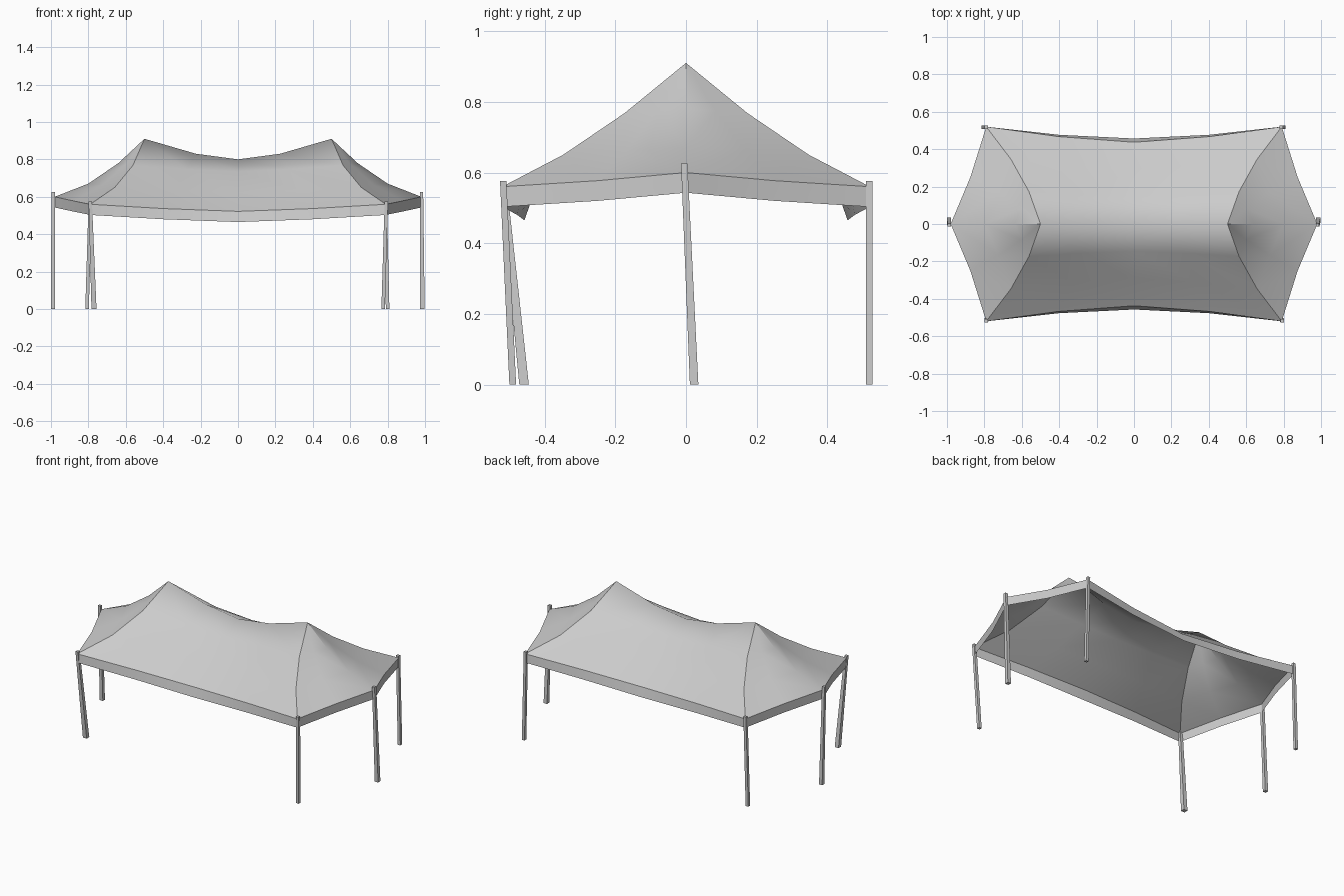
import bpy, bmesh, math
from mathutils import Vector as V

if "Cube" in bpy.data.objects:
    bpy.data.objects.remove(bpy.data.objects["Cube"])

ROWS = (0, 1/3, 2/3, 1)


def make(name, patches, angle):
    """Join point grids into one welded, smooth-shaded mesh."""
    bm = bmesh.new()
    for g in patches:
        vs = [[bm.verts.new(p) for p in row] for row in g]
        for a, b in zip(vs, vs[1:]):
            for i in range(len(a) - 1):
                bm.faces.new((a[i], a[i + 1], b[i + 1], b[i]))
    bmesh.ops.remove_doubles(bm, verts=bm.verts, dist=1e-4)
    bmesh.ops.dissolve_degenerate(bm, edges=bm.edges, dist=1e-5)
    bmesh.ops.recalc_face_normals(bm, faces=bm.faces)
    if sum(f.normal.z for f in bm.faces) < -0.1:
        bmesh.ops.reverse_faces(bm, faces=bm.faces)
    me = bpy.data.meshes.new(name)
    bm.to_mesh(me)
    bm.free()
    ob = bpy.data.objects.new(name, me)
    bpy.context.collection.objects.link(ob)
    bpy.ops.object.select_all(action='DESELECT')
    ob.select_set(True)
    bpy.context.view_layer.objects.active = ob
    bpy.ops.object.shade_smooth_by_angle(angle=math.radians(angle))
    return ob


def strand(a, b, pull, dz):
    """Fabric line from a to b; inner points shift in x and z."""
    pts = [a.lerp(b, t) for t in ROWS]
    for k in (1, 2):
        pts[k] += V((pull, 0, dz[k - 1]))
    return pts


def mirror(grid, axis):
    s = V((-1, 1, 1)) if axis == 'x' else V((1, -1, 1))
    return [[p * s for p in row] for row in grid]


# Key lines of the canopy
ridge = [V((-.5, 0, .91)), V((-.225, 0, .83)), V((0, 0, .80)),
         V((.225, 0, .83)), V((.5, 0, .91))]
eave = [V((-.79, .52, .56)), V((-.4, .467, .537)), V((0, .437, .522)),
        V((.4, .467, .537)), V((.79, .52, .56))]
pulls = (.035, .01, 0, -.01, -.035)
sags = [(-.025, -.026), (.015, 0), (.028, .008), (.015, 0), (-.025, -.026)]

# Long roof panels, continuous over the ridge
side = [strand(r, e, p, d) for r, e, p, d in zip(ridge, eave, pulls, sags)]
make("roof_long_panels", [side, mirror(side, 'y')], 80)

# End roof panels
peak, tip = V((.5, 0, .91)), V((.98, 0, .60))
end_eave = V((.875, .25, .577))
end = [side[-1],
       strand(peak, end_eave, -.025, (-.025, -.024)),
       strand(peak, tip, -.02, (-.027, -.033))]
for name, sx in (("right", 1), ("left", -1)):
    g = end if sx > 0 else mirror(end, 'x')
    make(f"roof_{name}_end_panel", [g, mirror(g, 'y')], 35)

# Valance hanging from every eave
drop = V((0, 0, -.057))
long_v = [eave, [p + drop + V((0, .02 * (1 - abs(p.x) / .79), 0)) for p in eave]]
end_line = [eave[-1], end_eave, tip]
end_v = [end_line, [p + drop for p in end_line]]
make("valance", [long_v, mirror(long_v, 'y'), end_v, mirror(end_v, 'y'),
                 mirror(end_v, 'x'), mirror(mirror(end_v, 'x'), 'y')], 25)


# Square leaning poles
def pole(name, top, foot, w_foot):
    bm = bmesh.new()
    bmesh.ops.create_cube(bm, size=1)
    for v in bm.verts:
        c, w = (top, .018) if v.co.z > 0 else (foot, w_foot)
        v.co = V(c) + V((v.co.x * w, v.co.y * w, 0))
    me = bpy.data.meshes.new(name)
    bm.to_mesh(me)
    bm.free()
    bpy.context.collection.objects.link(bpy.data.objects.new(name, me))


pole("front_left_pole", (-.79, -.517, .576), (-.77, -.458, 0), .027)
pole("front_right_pole", (.793, -.517, .576), (.776, -.49, 0), .019)
pole("back_left_pole", (-.79, .518, .576), (-.807, .518, 0), .019)
pole("back_right_pole", (.787, .518, .576), (.80, .518, 0), .019)
pole("left_end_pole", (-.988, -.005, .625), (-.99, .023, 0), .022)
pole("right_end_pole", (.981, -.005, .625), (.986, .023, 0), .024)
